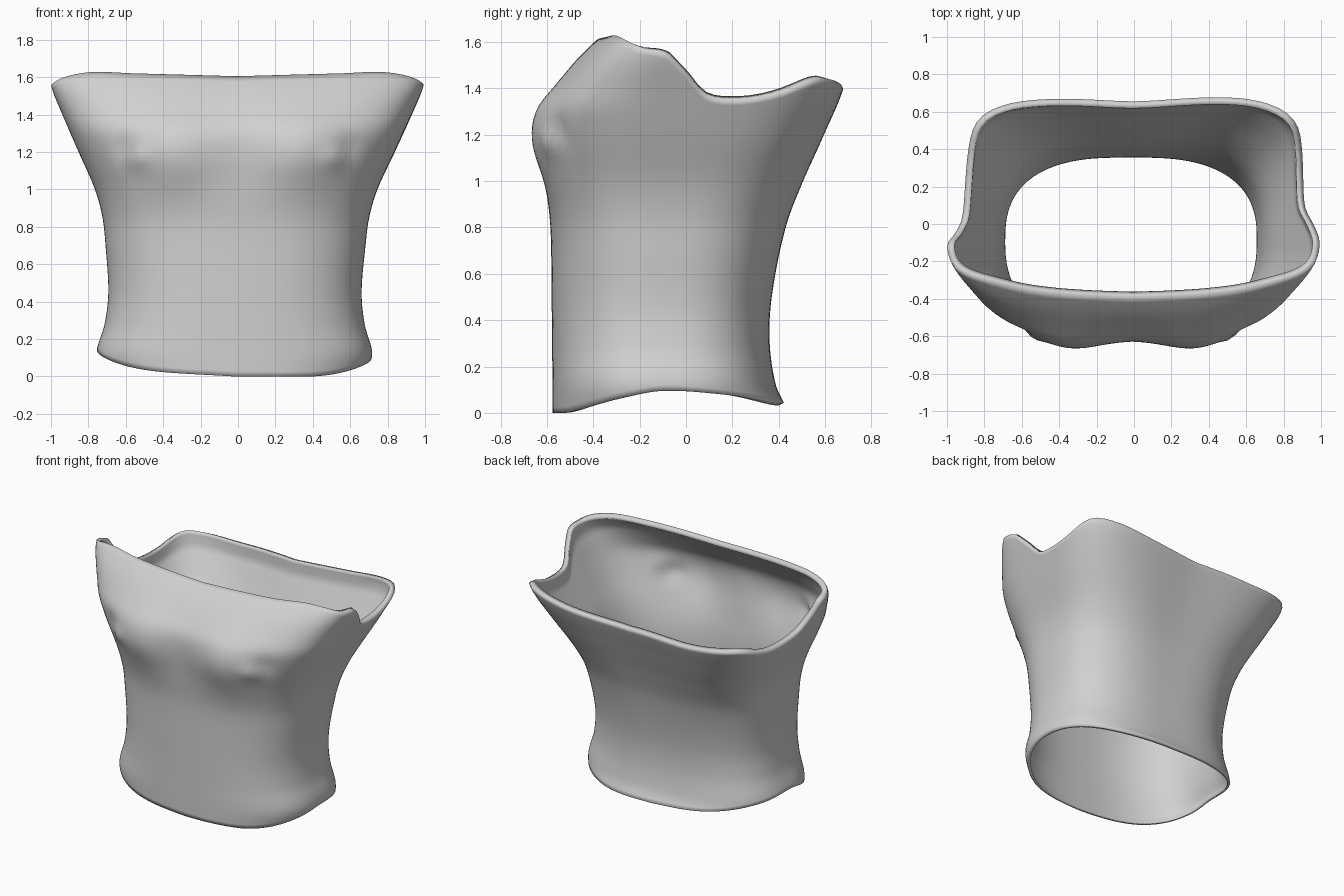
import bpy, bmesh, math

cube = bpy.data.objects.get("Cube")
if cube:
    bpy.data.objects.remove(cube, do_unlink=True)

SEGMENTS, ROWS = 128, 56


def curve(points):
    """Smooth interpolation through (position, value) points."""
    def slope(i):
        a, b = points[max(i - 1, 0)], points[min(i + 1, len(points) - 1)]
        return (b[1] - a[1]) / (b[0] - a[0])

    def sample(p):
        p = min(max(p, points[0][0]), points[-1][0])
        i = 0
        while i < len(points) - 2 and p > points[i + 1][0]:
            i += 1
        (p0, v0), (p1, v1) = points[i], points[i + 1]
        h = p1 - p0
        t = (p - p0) / h
        s = t * t * (3 - 2 * t)
        bend = h * t * (1 - t) * ((1 - t) * slope(i) - t * slope(i + 1))
        return v0 + (v1 - v0) * s + bend
    return sample


# Outline against height: half width, front and back depth
half_width = curve([(0, .7), (.12, .737), (.28, .695), (.45, .677), (.7, .695),
                    (.85, .713), (1, .755), (1.2, .845), (1.38, .925),
                    (1.55, .995), (1.63, 1)])
front = curve([(0, -.575), (.5, -.58), (.8, -.585), (1, -.605), (1.2, -.625),
               (1.32, -.615), (1.41, -.56), (1.52, -.475), (1.6, -.395), (1.64, -.35)])
back = curve([(.04, .425), (.12, .39), (.3, .367), (.5, .38), (.8, .445),
              (1, .52), (1.2, .605), (1.4, .685), (1.5, .69)])
front_square = curve([(0, 2.5), (.8, 2.6), (1.3, 2.9)])
back_square = curve([(0, 2.6), (.8, 2.8), (1.4, 4.8)])

# Edge heights against direction: front is -90 degrees, side 0, back 90
top_edge = curve([(-90, 1.605), (-60, 1.62), (-45, 1.627), (-20, 1.575), (-2, 1.54),
                  (4, 1.47), (11, 1.37), (22, 1.35), (32, 1.375), (43, 1.44),
                  (50, 1.435), (65, 1.395), (90, 1.37)])
bottom_edge = curve([(-90, 0), (-60, .01), (-45, .03), (-22, .085), (0, .12),
                     (30, .1), (60, .055), (90, .045)])


def bell(d, width):
    return math.exp(-(d / width) ** 2)


def shell_point(turn, v):
    c, s = math.cos(turn), math.sin(turn)
    side = math.degrees(math.atan2(s, abs(c)))
    low = bottom_edge(side) - .025 * c
    if c < 0:
        # Right side: notch sits further forward, back corner hangs lower
        high = top_edge(side + 5 * bell(side, 25)) + .08 * c * bell(side - 50, 28)
    else:
        high = top_edge(side)
    z = low + (high - low) * v
    middle = -.1 + .03 * z
    power = back_square(z) if s > 0 else front_square(z)
    reach = (abs(c) ** power + abs(s) ** power) ** (-1 / power)
    depth = back(z) - middle if s > 0 else middle - front(z)
    x = half_width(z) * c * reach
    y = middle + depth * s * reach
    if s < 0:
        # Chest swellings with a small pinched point on each
        y -= .055 * bell(abs(x) - .35, .21) * bell(z - 1.18, .2)
        y -= .025 * bell(abs(x) - .53, .06) * bell(z - 1.17, .06)
        y += .02 * bell(abs(x) - .6, .045) * bell(z - 1.22, .07)
    else:
        # Shallow spine hollow
        y -= .02 * bell(x, .3) * min(z, 1)
    return x - .004 - .016 * (1 - v), y, max(z, 0)


# Torso wall
bm = bmesh.new()
rows = []
for r in range(ROWS + 1):
    rows.append([bm.verts.new(shell_point(2 * math.pi * k / SEGMENTS, r / ROWS))
                 for k in range(SEGMENTS)])
for lower, upper in zip(rows, rows[1:]):
    for k in range(SEGMENTS):
        n = (k + 1) % SEGMENTS
        bm.faces.new((lower[k], lower[n], upper[n], upper[k]))
mesh = bpy.data.meshes.new("torso_shell")
bm.to_mesh(mesh)
bm.free()
torso = bpy.data.objects.new("torso_shell", mesh)
bpy.context.collection.objects.link(torso)

# Thin wall that thickens into a lip at both edges
lip = torso.vertex_groups.new(name="lip")
for r in range(ROWS + 1):
    v = r / ROWS
    weight = max(.12, 1 - (1 - v) / .08, .5 - v / .05)
    lip.add(range(r * SEGMENTS, (r + 1) * SEGMENTS), weight, 'REPLACE')
wall = torso.modifiers.new("wall", 'SOLIDIFY')
wall.thickness = .04
wall.offset = -1
wall.vertex_group = "lip"

# Plain grey colour
grey = bpy.data.materials.new("light_grey")
grey.use_nodes = True
colour = (.64, .64, .63, 1)
grey.diffuse_color = colour
grey.node_tree.nodes["Principled BSDF"].inputs["Base Color"].default_value = colour
mesh.materials.append(grey)

bpy.context.view_layer.objects.active = torso
torso.select_set(True)
bpy.ops.object.shade_smooth_by_angle(angle=math.radians(50))
